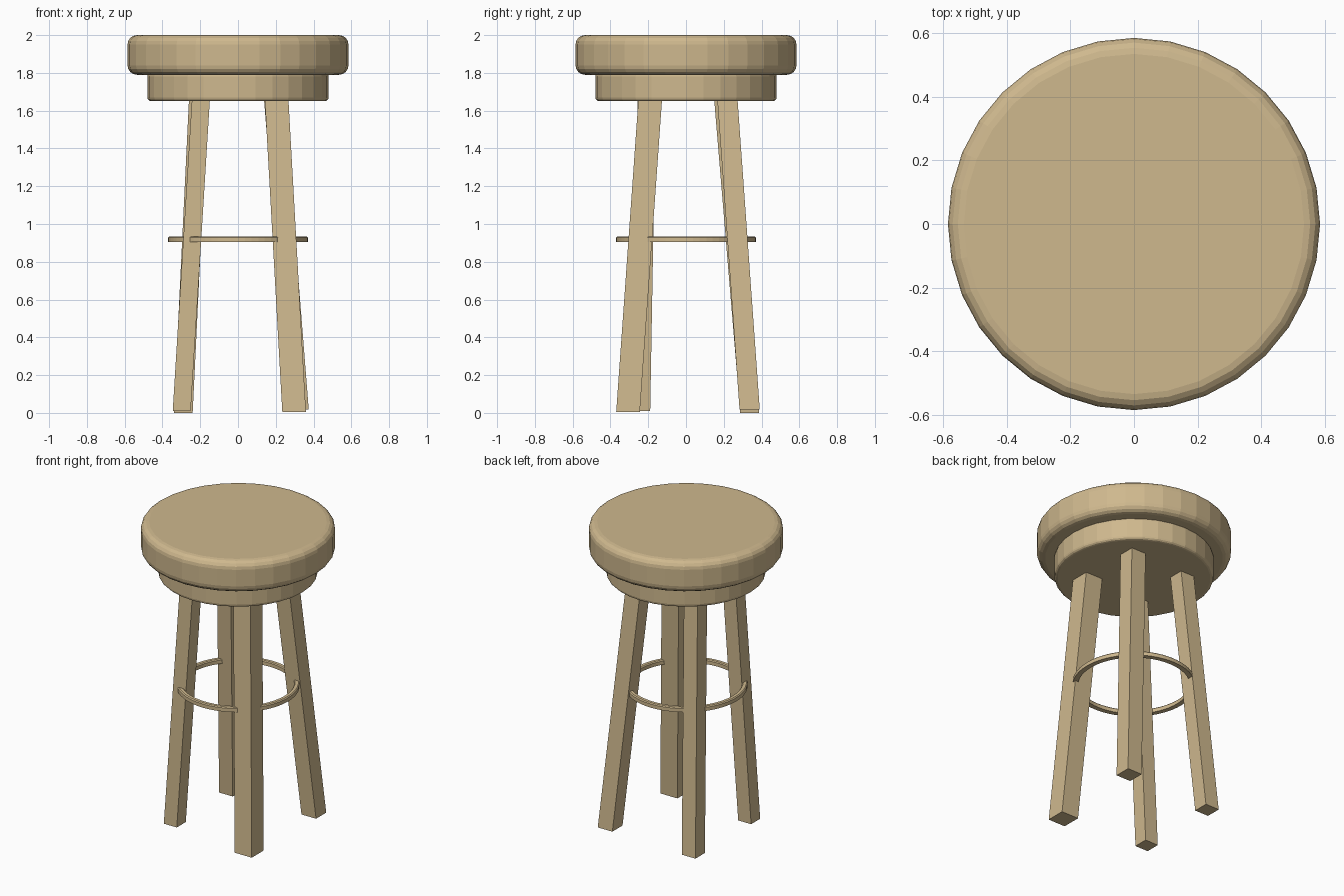
import bpy, bmesh, math

if "Cube" in bpy.data.objects:
    bpy.data.objects.remove(bpy.data.objects["Cube"])


def disc(name, radius, z0, z1, rim, segments):
    """Low-poly round slab with rounded rims."""
    bpy.ops.mesh.primitive_cylinder_add(vertices=32, radius=radius, depth=z1 - z0,
                                        location=(0, 0, (z0 + z1) / 2))
    ob = bpy.context.object
    ob.name = name
    bev = ob.modifiers.new("rim", 'BEVEL')
    bev.width, bev.segments = rim, segments
    bev.limit_method, bev.angle_limit = 'ANGLE', math.radians(40)
    return ob


def mesh_object(name, bm):
    bmesh.ops.recalc_face_normals(bm, faces=bm.faces)
    me = bpy.data.meshes.new(name)
    bm.to_mesh(me)
    bm.free()
    ob = bpy.data.objects.new(name, me)
    ob.data.materials.append(wood)
    bpy.context.collection.objects.link(ob)
    return ob


def leg(name, foot, head, width):
    """Splayed square post from foot (x, y, z) to head (x, y), given at z = 1.65."""
    bm = bmesh.new()
    bmesh.ops.create_cube(bm, size=1)
    top = 1.69
    f = (top - foot[2]) / (1.65 - foot[2])
    for v in bm.verts:
        t = f if v.co.z > 0 else 0
        z = top if v.co.z > 0 else foot[2]
        v.co = (foot[0] + t * (head[0] - foot[0]) + v.co.x * width,
                foot[1] + t * (head[1] - foot[1]) + v.co.y * width, z)
    return mesh_object(name, bm)


wood = bpy.data.materials.new("wood")
wood.diffuse_color = (0.62, 0.48, 0.27, 1)
wood.use_nodes = True
wood.node_tree.nodes["Principled BSDF"].inputs["Base Color"].default_value = wood.diffuse_color

# Cushion and the smaller block under it
for part in (disc("seat", 0.585, 1.79, 2.0, 0.05, 4),
             disc("seat_base", 0.48, 1.65, 1.80, 0.02, 3)):
    part.data.materials.append(wood)

# Four slightly uneven legs
leg("front_right_leg", (0.297, -0.307, 0.005), (0.205, -0.19), 0.125)
leg("front_left_leg", (-0.298, -0.237, 0.01), (-0.197, -0.208), 0.095)
leg("back_right_leg", (0.321, 0.337, 0.018), (0.192, 0.22), 0.107)
leg("back_left_leg", (-0.29, 0.337, 0.0), (-0.21, 0.2), 0.1)

# Foot ring passing through the legs
bm = bmesh.new()
profile = [(0.338, 0.905), (0.37, 0.905), (0.37, 0.929), (0.364, 0.935),
           (0.344, 0.935), (0.338, 0.929)]
vs = [bm.verts.new((r, 0, z)) for r, z in profile]
es = [bm.edges.new((vs[i], vs[(i + 1) % len(vs)])) for i in range(len(vs))]
bmesh.ops.spin(bm, geom=vs + es, cent=(0, 0, 0), axis=(0, 0, 1),
               angle=math.tau, steps=64, use_merge=True)
bmesh.ops.remove_doubles(bm, verts=bm.verts, dist=0.0001)
mesh_object("foot_ring", bm)
